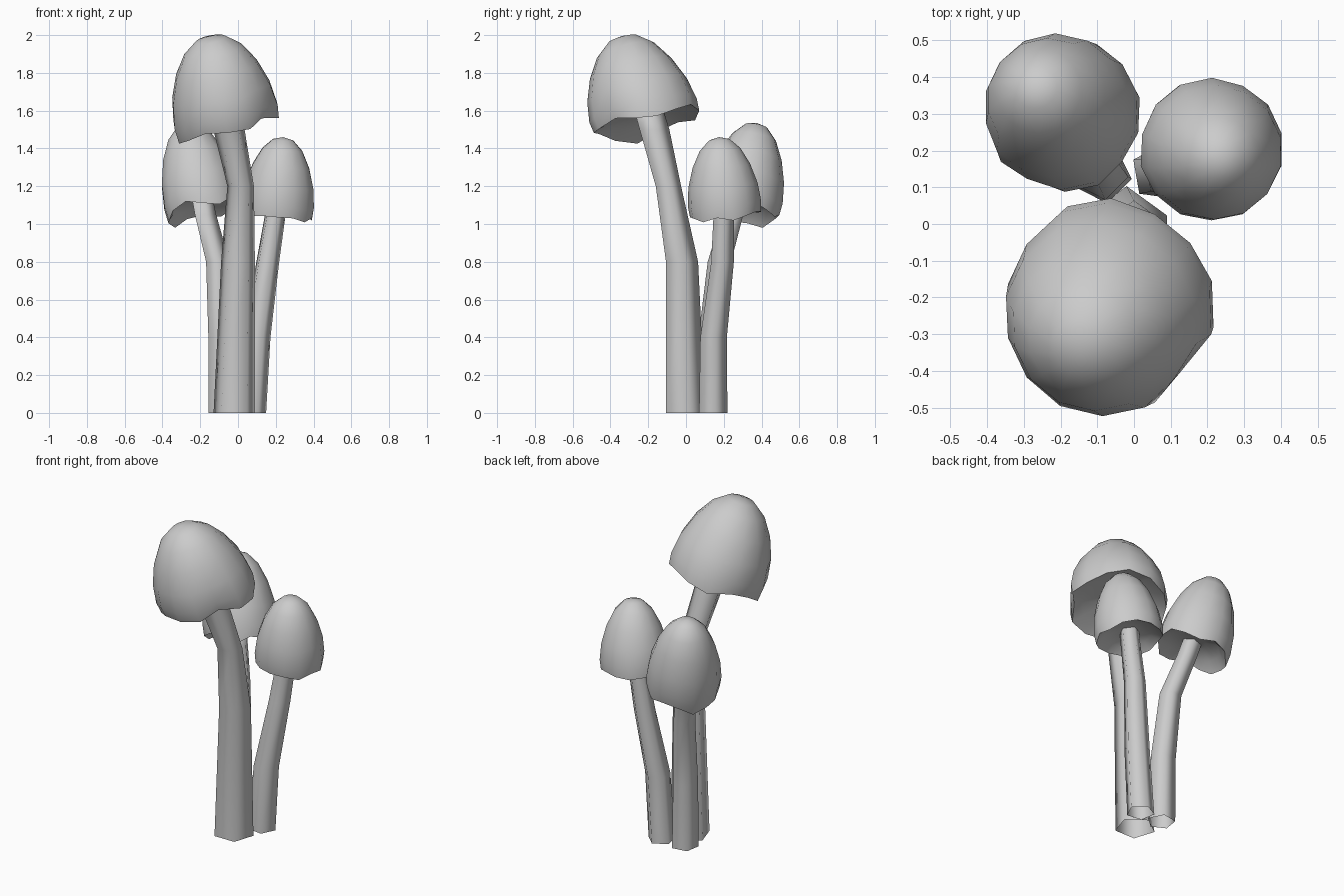
import bpy, bmesh, math
from mathutils import Vector

cube = bpy.data.objects.get("Cube")
if cube:
    bpy.data.objects.remove(cube, do_unlink=True)

grey = bpy.data.materials.new("plain grey")
grey.use_nodes = True
grey.diffuse_color = (0.6, 0.6, 0.6, 1)
grey.node_tree.nodes["Principled BSDF"].inputs["Base Color"].default_value = (0.6, 0.6, 0.6, 1)


def finish(bm, name, angle):
    """Turn a bmesh into a shaded object."""
    mesh = bpy.data.meshes.new(name)
    bm.to_mesh(mesh)
    bm.free()
    mesh.materials.append(grey)
    obj = bpy.data.objects.new(name, mesh)
    bpy.context.collection.objects.link(obj)
    bpy.ops.object.select_all(action='DESELECT')
    obj.select_set(True)
    bpy.context.view_layer.objects.active = obj
    bpy.ops.object.shade_smooth_by_angle(angle=math.radians(angle))


def bridge(bm, lower, upper):
    """Join two vertex rings with quads facing outward."""
    n = len(lower)
    for i in range(n):
        j = (i + 1) % n
        bm.faces.new((lower[i], lower[j], upper[j], upper[i]))


def stem(name, path, turn):
    """Five-sided bent tube, open at the foot; path holds x, y, z, radius."""
    bm = bmesh.new()
    rings = []
    for x, y, z, r in path:
        ring = []
        for i in range(5):
            a = math.radians(turn + 72 * i)
            ring.append(bm.verts.new((x + r * math.cos(a), y + r * math.sin(a), z)))
        rings.append(ring)
    for low, high in zip(rings, rings[1:]):
        bridge(bm, low, high)
    bm.faces.new(rings[-1])
    finish(bm, name, 75)


# Cap section from the hollow underside, round the rim and up to the crown:
# radius share, height share, share of the rim's waviness
PROFILE = [(0.3, 0.12, 0), (0.72, 0.08, 0.4), (0.97, 0, 1), (1.0, 0.14, 0.7),
           (0.94, 0.38, 0.35), (0.78, 0.63, 0.1), (0.55, 0.84, 0), (0.28, 0.965, 0)]
SIDES = 14


def cap(name, centre, apex, radius, drops, pulls):
    """Tilted bell with a wavy rim; drops and pulls are keyed by side number."""
    centre = Vector(centre)
    axis = Vector(apex) - centre
    height = axis.length
    turn = Vector((0, 0, 1)).rotation_difference(axis)
    bm = bmesh.new()
    rings = []
    for share, level, wave in PROFILE:
        ring = []
        for i in range(SIDES):
            a = (i + 0.5) * math.tau / SIDES
            r = radius * share * (1 + wave * pulls.get(i, 0))
            h = height * level + wave * drops.get(i, 0)
            local = Vector((r * math.cos(a), r * math.sin(a), h))
            ring.append(bm.verts.new(centre + turn @ local))
        rings.append(ring)
    for low, high in zip(rings, rings[1:]):
        bridge(bm, low, high)
    bm.faces.new(list(reversed(rings[0])))
    top = bm.verts.new(apex)
    for i in range(SIDES):
        bm.faces.new((rings[-1][i], rings[-1][(i + 1) % SIDES], top))
    finish(bm, name, 50)


# Tall front mushroom
stem("tall_stem", [(-0.02, -0.012, 0, 0.115), (0.0, -0.03, 0.8, 0.094),
                   (0.014, -0.1, 1.2, 0.074), (-0.048, -0.175, 1.5, 0.087),
                   (-0.075, -0.21, 1.62, 0.085)], 90)
cap("tall_cap", (-0.055, -0.213, 1.525), (-0.148, -0.34, 1.995), 0.285,
    {0: -0.02, 2: 0.02, 4: -0.02, 5: 0.01, 7: -0.035, 9: 0.04, 10: 0.03,
     11: 0.02, 12: 0.04},
    {2: 0.03, 3: 0.06, 4: 0.05, 12: -0.13, 13: 0.02})

# Back mushroom, leaning away
stem("back_stem", [(-0.085, 0.135, 0, 0.08), (-0.09, 0.14, 0.4, 0.075),
                   (-0.11, 0.18, 0.8, 0.066), (-0.175, 0.25, 1.05, 0.06),
                   (-0.2, 0.29, 1.18, 0.058)], 135)
cap("back_cap", (-0.185, 0.29, 1.075), (-0.27, 0.375, 1.535), 0.212,
    {0: 0.02, 2: -0.02, 3: 0.01, 5: -0.045, 6: -0.03, 7: -0.035, 8: 0.0,
     9: 0.03, 11: -0.02, 12: 0.02},
    {0: 0.03, 6: -0.04, 7: -0.06, 9: -0.05})

# Short side mushroom
stem("side_stem", [(0.07, 0.14, 0, 0.08), (0.098, 0.142, 0.4, 0.075),
                   (0.155, 0.19, 0.8, 0.064), (0.195, 0.197, 1.05, 0.058),
                   (0.21, 0.2, 1.18, 0.056)], 10)
cap("side_cap", (0.207, 0.207, 1.05), (0.24, 0.175, 1.46), 0.196,
    {0: -0.02, 2: 0.01, 4: -0.01, 6: 0.02, 8: -0.01, 12: -0.02},
    {2: -0.02, 7: 0.02, 10: -0.02})
